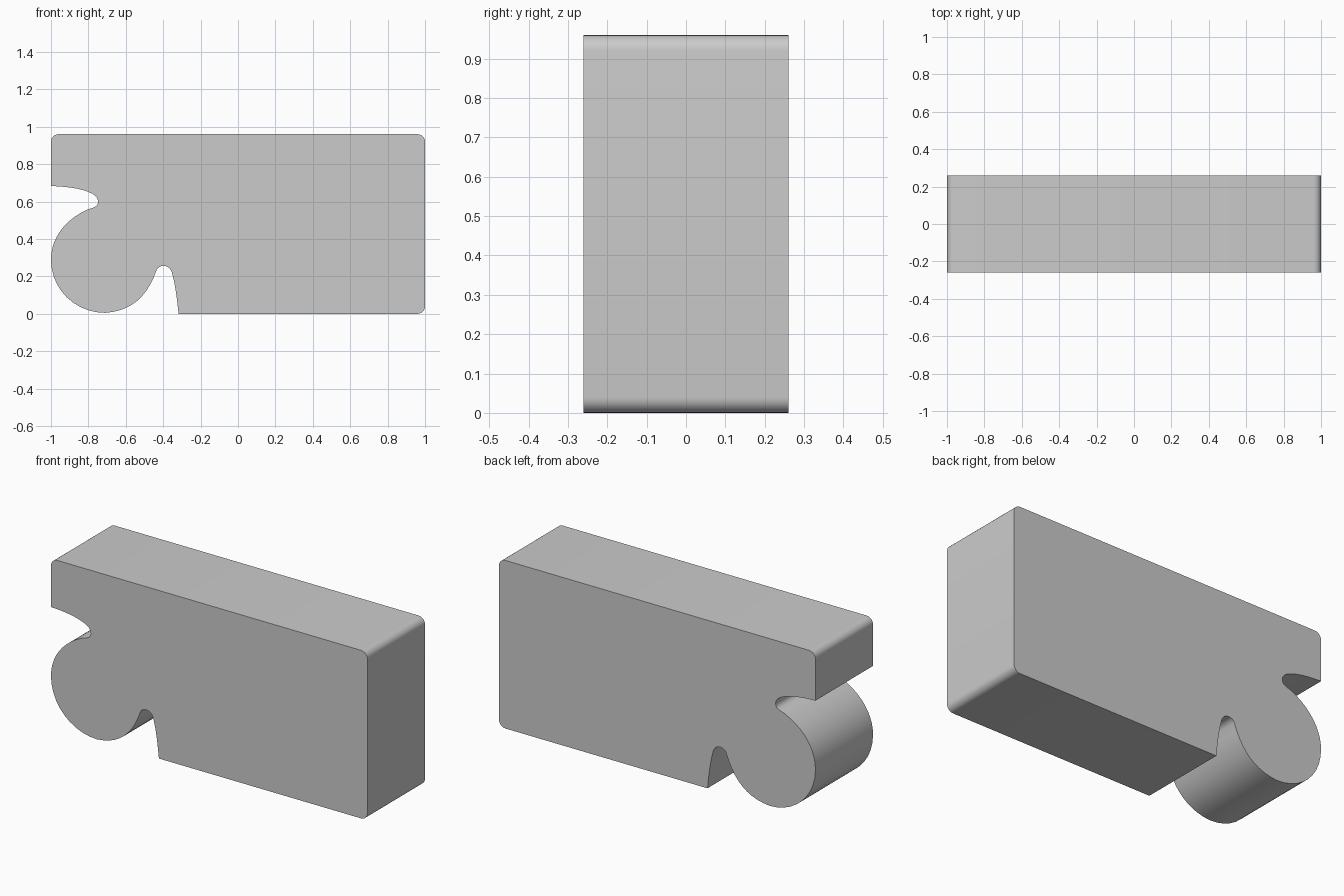
import bpy, bmesh
from math import cos, sin, pi, radians
from mathutils import Vector
from mathutils.geometry import interpolate_bezier

if "Cube" in bpy.data.objects:
    bpy.data.objects.remove(bpy.data.objects["Cube"])

HALF_DEPTH = 0.26
TOP = 0.96
R = 0.04

# Left edge, top to bottom: upper notch, round lobe, lower notch (handle, handle, end)
start = (-1, 0.683)
segments = [
    ((-0.88, 0.68), (-0.745, 0.655), (-0.748, 0.60), 10),
    ((-0.75, 0.565), (-0.785, 0.567), (-0.81, 0.555), 8),
    ((-0.93, 0.50), (-1, 0.40), (-1, 0.29), 10),
    ((-1, 0.13), (-0.87, 0.005), (-0.71, 0.005), 10),
    ((-0.57, 0.015), (-0.485, 0.09), (-0.435, 0.235), 10),
    ((-0.42, 0.265), (-0.37, 0.265), (-0.355, 0.225), 10),
    ((-0.335, 0.16), (-0.325, 0.07), (-0.318, 0), 8),
]


def corner(cx, cz, a0):
    """Quarter-circle corner, counter-clockwise."""
    return [(cx + R * cos(a0 + pi / 2 * i / 6), cz + R * sin(a0 + pi / 2 * i / 6))
            for i in range(7)]


profile = [start]
for h1, h2, end, steps in segments:
    pts = interpolate_bezier(Vector(profile[-1]), Vector(h1), Vector(h2), Vector(end), steps + 1)
    profile += [(p.x, p.y) for p in pts[1:]]

# Rounded corners of the block
profile += corner(1 - R, R, -pi / 2)
profile += corner(1 - R, TOP - R, 0)
profile += corner(-1 + R, TOP - R, pi / 2)

# Extrude the profile through the depth
bm = bmesh.new()
face = bm.faces.new([bm.verts.new((x, -HALF_DEPTH, z)) for x, z in profile])
result = bmesh.ops.extrude_face_region(bm, geom=[face], use_keep_orig=True)
moved = [g for g in result["geom"] if isinstance(g, bmesh.types.BMVert)]
bmesh.ops.translate(bm, verts=moved, vec=(0, 2 * HALF_DEPTH, 0))
bmesh.ops.recalc_face_normals(bm, faces=bm.faces)
mesh = bpy.data.meshes.new("notched_block")
bm.to_mesh(mesh)
bm.free()

block = bpy.data.objects.new("notched_block", mesh)
bpy.context.collection.objects.link(block)
bpy.context.view_layer.objects.active = block
block.select_set(True)
bpy.ops.object.shade_smooth_by_angle(angle=radians(30))
